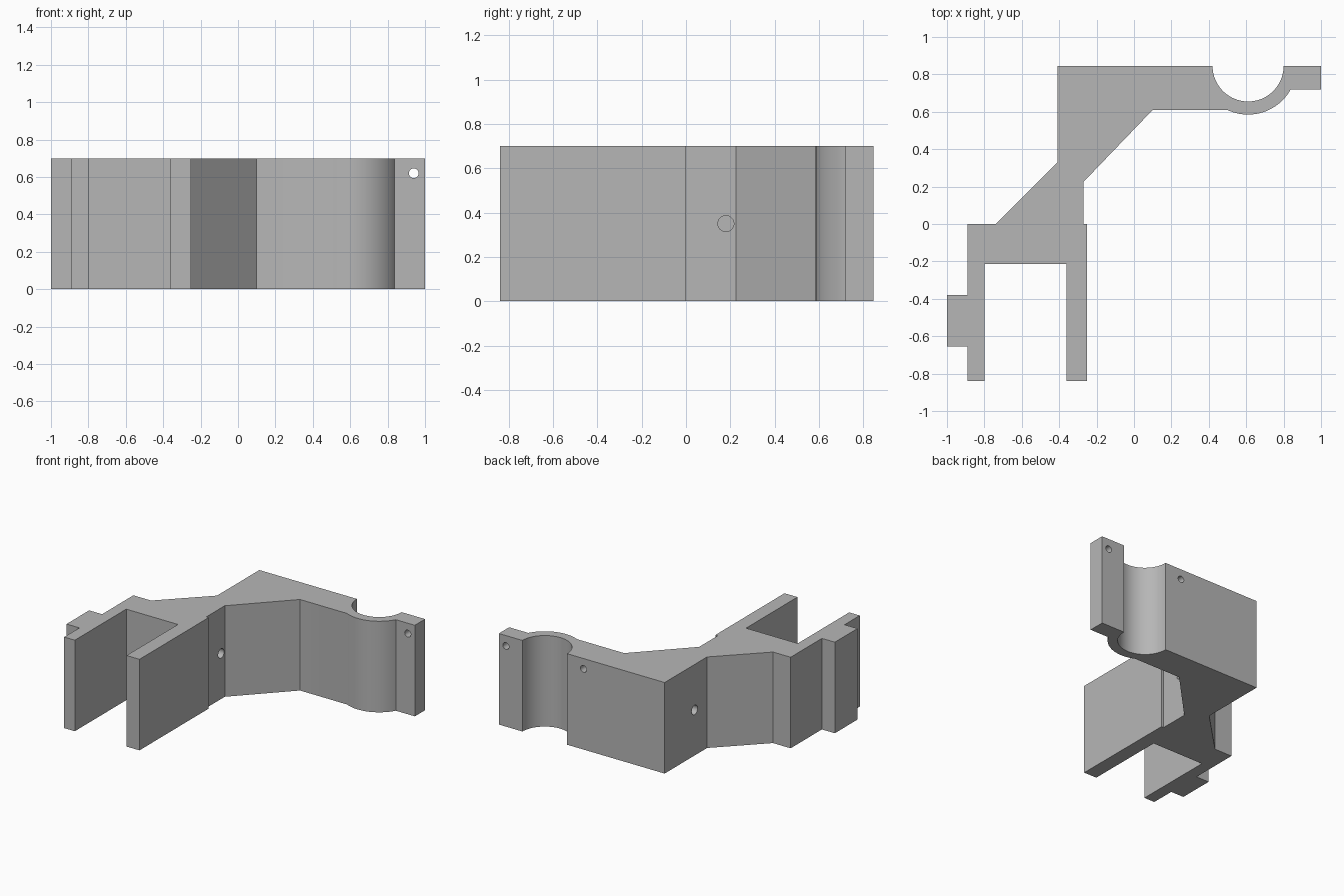
import bpy
import bmesh
from math import sin, cos, radians, pi
from mathutils import Matrix

if "Cube" in bpy.data.objects:
    bpy.data.objects.remove(bpy.data.objects["Cube"], do_unlink=True)

HEIGHT = 0.7
MID = HEIGHT / 2

grey = bpy.data.materials.new("plain grey")
grey.use_nodes = True
grey.diffuse_color = (0.47, 0.47, 0.47, 1)
grey.node_tree.nodes["Principled BSDF"].inputs["Base Color"].default_value = grey.diffuse_color


def arc(radius, start, end, steps):
    """Points around the centre of the round cradle."""
    angles = [radians(start + (end - start) * i / steps) for i in range(steps + 1)]
    return [(0.61 + radius * cos(a), 0.845 + radius * sin(a)) for a in angles]


def add_object(name, bm):
    bmesh.ops.recalc_face_normals(bm, faces=bm.faces)
    mesh = bpy.data.meshes.new(name)
    bm.to_mesh(mesh)
    bm.free()
    mesh.materials.append(grey)
    obj = bpy.data.objects.new(name, mesh)
    bpy.context.collection.objects.link(obj)
    return obj


def drill(body, axis, start, end, centre, radius, sides=32):
    """Cut a round or hexagonal hole along x or y, then discard the cutter."""
    bm = bmesh.new()
    bmesh.ops.create_cone(bm, cap_ends=True, segments=sides, radius1=radius,
                          radius2=radius, depth=end - start)
    along, (across, z) = (start + end) / 2, centre
    if axis == 'X':
        place = Matrix.Translation((along, across, z)) @ Matrix.Rotation(pi / 2, 4, 'Y')
    else:
        place = Matrix.Translation((across, along, z)) @ Matrix.Rotation(pi / 2, 4, 'X')
    bm.transform(place)
    cutter = add_object("hole_cutter", bm)
    cutter.hide_render = True
    cut = body.modifiers.new("hole", 'BOOLEAN')
    cut.operation = 'DIFFERENCE'
    cut.solver = 'EXACT'
    cut.object = cutter
    bpy.context.view_layer.objects.active = body
    bpy.ops.object.modifier_apply(modifier=cut.name)
    bpy.data.objects.remove(cutter, do_unlink=True)


# Bracket outline: block, round cradle, flange, sloped web, fork and pad
outline = [(-0.41, 0.845)]
outline += arc(0.19, 180, 360, 40)
outline += [(1, 0.845), (1, 0.72)]
outline += arc(0.26, -28.7, -115, 24)
outline += [(0.10, 0.61), (-0.27, 0.225), (-0.27, 0), (-0.25, 0),
            (-0.25, -0.84), (-0.36, -0.84), (-0.36, -0.215),
            (-0.80, -0.215), (-0.80, -0.84), (-0.89, -0.84),
            (-0.89, -0.655), (-1, -0.655), (-1, -0.38), (-0.89, -0.38),
            (-0.89, 0), (-0.74, 0), (-0.41, 0.33)]

bm = bmesh.new()
base = bm.faces.new([bm.verts.new((x, y, 0)) for x, y in outline])
top = bmesh.ops.extrude_face_region(bm, geom=[base])
bmesh.ops.translate(bm, vec=(0, 0, HEIGHT),
                    verts=[g for g in top["geom"] if isinstance(g, bmesh.types.BMVert)])
bracket = add_object("clamp_bracket", bm)

# Clamp screw holes: through the flange, blind in the block
drill(bracket, 'Y', 0.65, 0.9, (0.94, 0.62), 0.026)
drill(bracket, 'Y', 0.70, 0.9, (0.28, 0.62), 0.026)

# Fork bolt hole with its hexagonal nut pocket in the pad
drill(bracket, 'X', -1.1, -0.7, (-0.52, MID), 0.036)
drill(bracket, 'X', -1.1, -0.92, (-0.52, MID), 0.08, 6)

# Blind holes on either side of the web
drill(bracket, 'X', -0.42, -0.25, (0.18, MID), 0.036)
drill(bracket, 'X', -0.45, -0.25, (0.48, MID), 0.036)

bpy.ops.object.select_all(action='DESELECT')
bracket.select_set(True)
bpy.context.view_layer.objects.active = bracket
bpy.ops.object.shade_smooth_by_angle(angle=radians(25))
